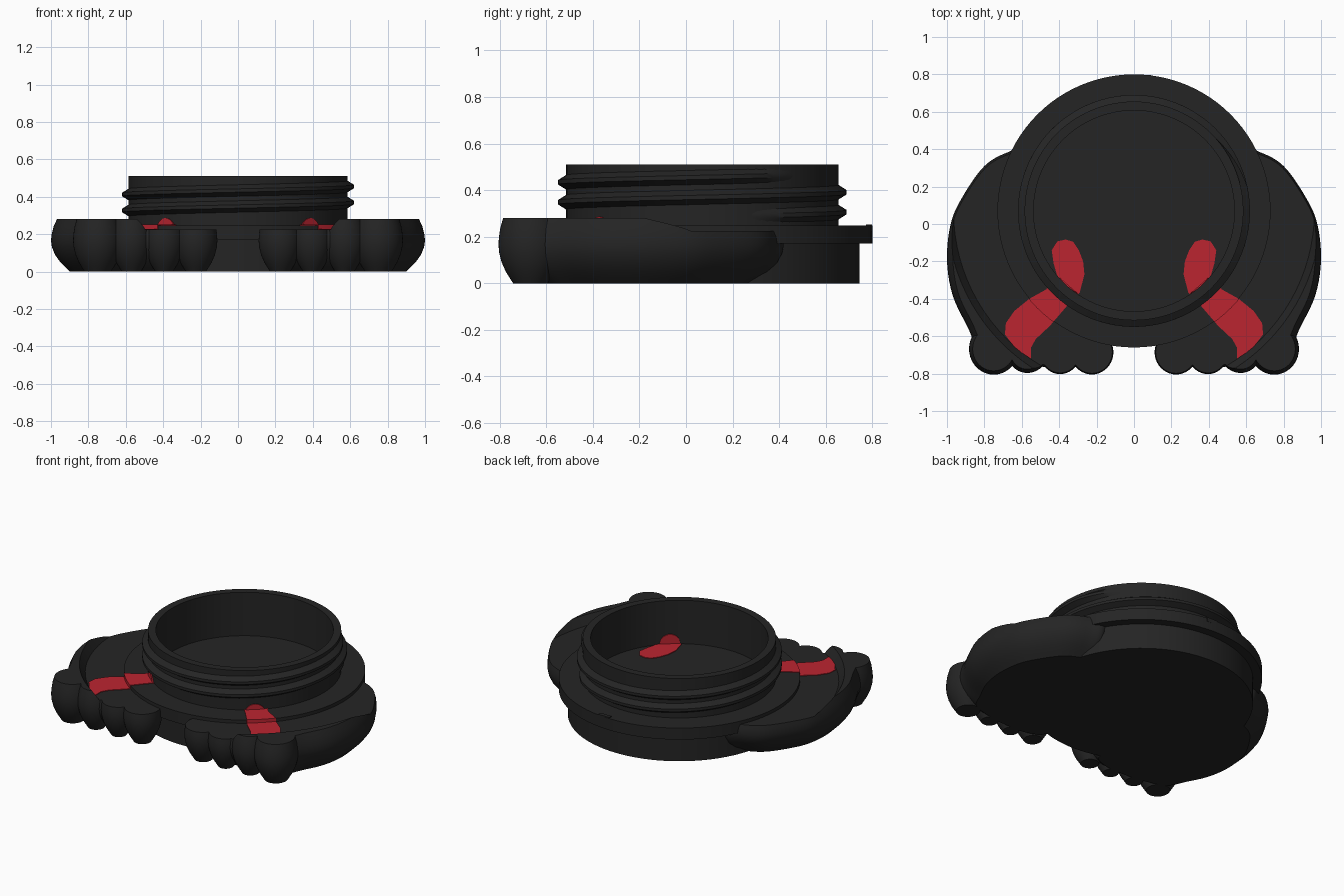
import bpy, bmesh, math
from mathutils import Vector

if "Cube" in bpy.data.objects:
    bpy.data.objects.remove(bpy.data.objects["Cube"])

CY = 0.07  # y of the round body's axis


def material(name, rgb):
    m = bpy.data.materials.new(name)
    m.diffuse_color = (*rgb, 1)
    m.use_nodes = True
    m.node_tree.nodes["Principled BSDF"].inputs["Base Color"].default_value = m.diffuse_color
    return m


DARK = material("charcoal", (0.018, 0.018, 0.018))
RED = material("red", (0.50, 0.018, 0.030))


def make(name, bm, mat=DARK, angle=35):
    bmesh.ops.recalc_face_normals(bm, faces=bm.faces)
    me = bpy.data.meshes.new(name)
    bm.to_mesh(me)
    bm.free()
    ob = bpy.data.objects.new(name, me)
    bpy.context.collection.objects.link(ob)
    me.materials.append(mat)
    smooth(ob, angle)
    return ob


def smooth(ob, angle=35):
    bpy.ops.object.select_all(action='DESELECT')
    ob.select_set(True)
    bpy.context.view_layer.objects.active = ob
    bpy.ops.object.shade_smooth_by_angle(angle=math.radians(angle))


def loft(name, loops, mat=DARK, closed=False):
    """Skin a list of point loops; cap the ends unless the list is closed."""
    bm = bmesh.new()
    rings = [[bm.verts.new(p) for p in lp] for lp in loops]
    pairs = list(zip(rings, rings[1:]))
    if closed:
        pairs.append((rings[-1], rings[0]))
    for a, b in pairs:
        for i in range(len(a)):
            j = (i + 1) % len(a)
            bm.faces.new((a[i], a[j], b[j], b[i]))
    if not closed:
        bm.faces.new(rings[0])
        bm.faces.new(rings[-1])
    return make(name, bm, mat)


def circle(r, z, n=96):
    return [(r * math.cos(k * math.tau / n), CY + r * math.sin(k * math.tau / n), z)
            for k in range(n)]


def lathe(name, profile, mat=DARK):
    return loft(name, [circle(r, z) for r, z in profile], mat)


def boolean(ob, cutter, op):
    m = ob.modifiers.new("cut", 'BOOLEAN')
    m.object, m.operation, m.solver = cutter, op, 'EXACT'
    bpy.context.view_layer.objects.active = ob
    bpy.ops.object.modifier_apply(modifier=m.name)
    smooth(ob)


def rounded(pts, steps=5):
    """Closed smooth curve through the given points."""
    out, n = [], len(pts)
    P = [Vector(p) for p in pts]
    for i in range(n):
        a, b, c, d = (P[(i + k - 1) % n] for k in range(4))
        for s in range(steps):
            t = s / steps
            out.append(0.5 * (2 * b + (c - a) * t + (2 * a - 5 * b + 4 * c - d) * t * t
                              + (3 * b - a - 3 * c + d) * t ** 3))
    return out


# Cup: base, overhanging flange, neck wall and inner floor
lathe("cup_body", [(0.675, 0), (0.675, 0.17), (0.73, 0.17), (0.73, 0.247), (0.585, 0.247),
                   (0.585, 0.51), (0.537, 0.51), (0.537, 0.22)])

# Small tab on the flange at the back
bm = bmesh.new()
bmesh.ops.create_cube(bm, size=1)
bmesh.ops.scale(bm, vec=(0.08, 0.025, 0.03), verts=bm.verts)
bmesh.ops.translate(bm, vec=(0.05, 0.785, 0.238), verts=bm.verts)
make("flange_tab", bm)

# Screw thread: two turns winding down around the neck, tapering at both ends
T0, T1, N = -0.8, 2 * math.tau - 0.3, 200
loops = []
for k in range(N + 1):
    t = T0 + (T1 - T0) * k / N
    z = 0.455 - 0.0855 * t / math.tau
    f = max(0.02, min(1, (t - T0) / 0.6, (T1 - t) / 0.6))
    loops.append([((0.58 + d * f) * math.cos(-t), CY + (0.58 + d * f) * math.sin(-t), z + h)
                  for d, h in ((0, -0.034), (0.04, -0.009), (0.04, 0.009), (0, 0.034))])
loft("neck_thread", loops)

# Feet: bulging side profile as (height, inset)
BULGE = [(0, 0.11), (0.02, 0.088), (0.05, 0.055), (0.09, 0.024), (0.13, 0.006), (0.165, 0),
         (0.2, 0.004), (0.24, 0.015), (0.28, 0.035)]


def bulge(name, outline, centre, size, strength):
    loops = []
    for z, inset in BULGE:
        f = 1 - inset * strength / size
        loops.append([(centre[0] + (x - centre[0]) * f, centre[1] + (y - centre[1]) * f, z)
                      for x, y in outline])
    return loft(name, loops)


FOOT = rounded([(0.56, 0.40), (0.67, 0.385), (0.80, 0.31), (0.92, 0.14), (0.98, 0.0),
                (1.0, -0.19), (0.97, -0.38), (0.89, -0.55), (0.82, -0.68), (0.66, -0.74),
                (0.45, -0.765), (0.25, -0.75), (0.14, -0.66), (0.25, -0.4), (0.45, 0.1)])
TOES = [(0.75, -0.668, 0.132), (0.57, -0.68, 0.112), (0.395, -0.69, 0.108), (0.225, -0.685, 0.115)]

# Shallow seat that lowers the inner part of each foot and clears the cup
cutter = lathe("seat_cutter", [(0.6, -0.1), (0.6, 0.225), (0.965, 0.225), (1.0, 0.28), (1.08, 0.4)])
cutter.hide_render = True

for side, s in (("right", 1), ("left", -1)):
    parts = [bulge(side + "_foot", [(s * x, y) for x, y in FOOT], (s * 0.5, -0.2), 0.55, 1)]
    for i, (x, y, r) in enumerate(TOES):
        ring = [(s * x + r * math.cos(k * math.tau / 40), y + r * 1.04 * math.sin(k * math.tau / 40))
                for k in range(40)]
        parts.append(bulge(f"{side}_toe_{i + 1}", ring, (s * x, y), r, 0.55))
    for p in parts:
        boolean(p, cutter, 'DIFFERENCE')

# Red stripes: a flat outline wrapped as a thin skin over floor, flange and foot
STRIPE = [(0.29, -0.365), (0.265, -0.27), (0.272, -0.2), (0.295, -0.14), (0.325, -0.095),
          (0.365, -0.083), (0.41, -0.093), (0.44, -0.14), (0.43, -0.21), (0.41, -0.28),
          (0.47, -0.35), (0.56, -0.40), (0.64, -0.465), (0.685, -0.53), (0.69, -0.59),
          (0.63, -0.67), (0.55, -0.72), (0.55, -0.66), (0.525, -0.615), (0.45, -0.545),
          (0.36, -0.44)]
skin = lathe("stripe_skin", [(1.1, 0.205), (1.1, 0.229), (0.734, 0.229), (0.734, 0.251),
                             (0.56, 0.251), (0.56, 0.224)], RED)
skin.hide_render = True
for side, s in (("right", 1), ("left", -1)):
    st = loft(side + "_stripe", [[(s * x, y, z) for x, y in STRIPE] for z in (0.15, 0.3)], RED)
    boolean(st, skin, 'INTERSECT')
    # Rounded patch where the stripe passes through the neck wall
    u = Vector((s * 0.385, -0.44, 0)).normalized()
    v = Vector((-u.y, u.x, 0))
    loops = []
    for r in (0.530, 0.590):
        c = u * r + Vector((0, CY, 0.226))
        loops.append([c + v * 0.062 * math.cos(k * math.tau / 32)
                      + Vector((0, 0, 0.06 * math.sin(k * math.tau / 32))) for k in range(32)])
    loft(side + "_stripe_patch", loops, RED)

# Remove the helpers now the cuts are applied
for h in (cutter, skin):
    bpy.data.objects.remove(h, do_unlink=True)
